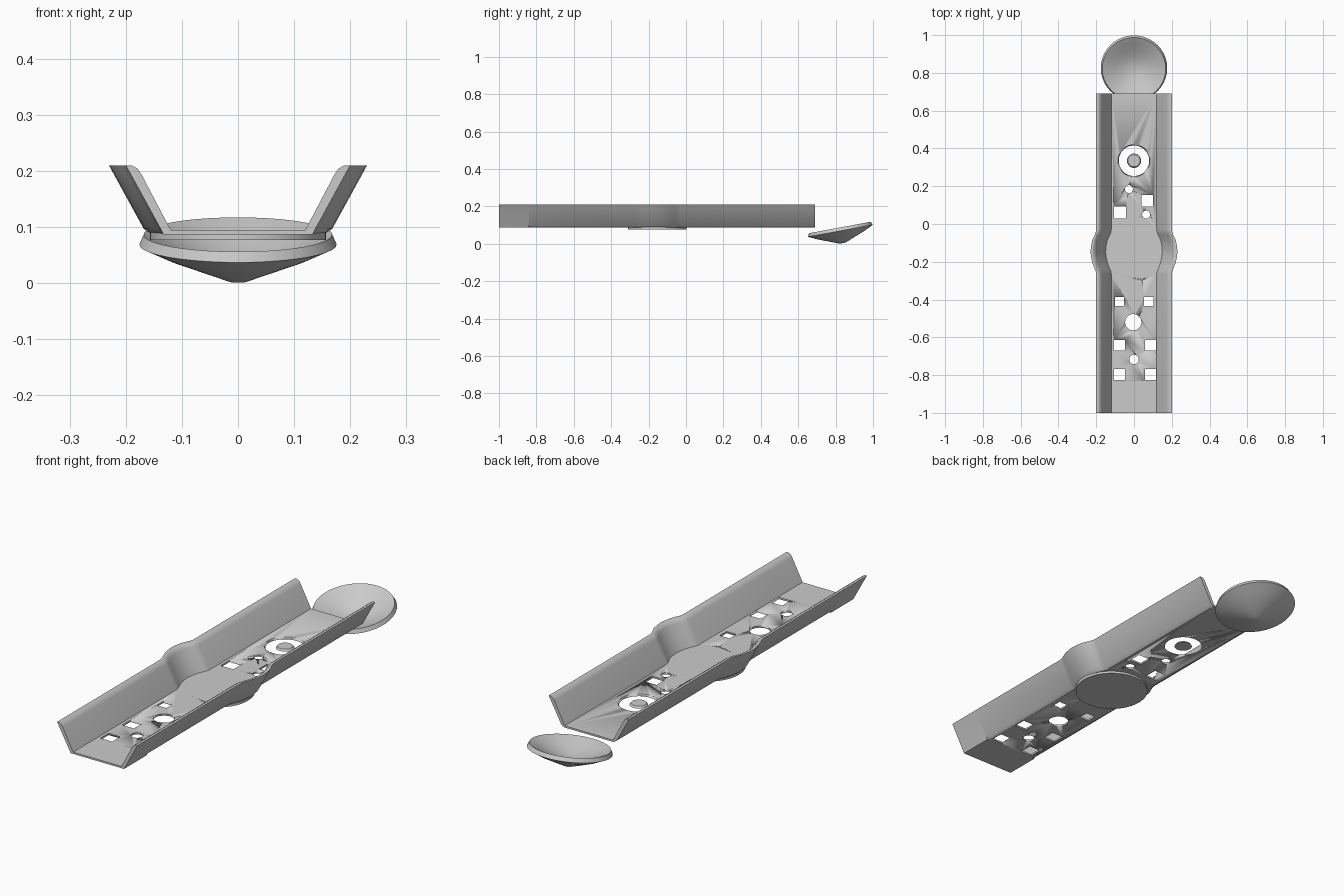
import bpy, bmesh, math
from mathutils import Matrix, Vector

if "Cube" in bpy.data.objects:
    bpy.data.objects.remove(bpy.data.objects["Cube"])


def make_object(name, bm, angle=30):
    bmesh.ops.recalc_face_normals(bm, faces=bm.faces[:])
    me = bpy.data.meshes.new(name)
    bm.to_mesh(me)
    bm.free()
    ob = bpy.data.objects.new(name, me)
    bpy.context.collection.objects.link(ob)
    bpy.ops.object.select_all(action='DESELECT')
    ob.select_set(True)
    bpy.context.view_layer.objects.active = ob
    bpy.ops.object.shade_smooth_by_angle(angle=math.radians(angle))
    return ob


def add_cone(bm, x, y, z0, z1, r0, r1, n=32):
    bmesh.ops.create_cone(bm, cap_ends=True, segments=n, radius1=r0, radius2=r1,
                          depth=z1 - z0,
                          matrix=Matrix.Translation((x, y, (z0 + z1) / 2)))


# Tray: U-shaped cross-section lofted along y, side walls bulging at the middle
def half_section(off, foot):
    pts = [(0.12, 0.095), (0.172, 0.194), (0.179, 0.204), (0.189, 0.21),
           (0.2, 0.21), (0.138, 0.097), (foot, 0.087)]
    return [(x + off, z) for x, z in pts]


stations = [(-1, 0, 0.133), (-0.841, 0, 0.133), (-0.839, 0, 0.123)]
bulge = [(-0.265, 0), (-0.25, 0.003), (-0.235, 0.009), (-0.205, 0.021),
         (-0.17, 0.028), (-0.145, 0.03), (-0.12, 0.028), (-0.085, 0.021),
         (-0.06, 0.009), (-0.045, 0.003), (-0.03, 0)]
stations += [(y, o, 0.123) for y, o in bulge] + [(0.69, 0, 0.123)]

bm = bmesh.new()
loops = []
for y, off, foot in stations:
    right = half_section(off, foot)
    section = right + [(-x, z) for x, z in reversed(right)]
    loops.append([bm.verts.new((x, y, z)) for x, z in section])
for a, b in zip(loops, loops[1:]):
    n = len(a)
    for i in range(n):
        j = (i + 1) % n
        bm.faces.new((a[i], a[j], b[j], b[i]))
bm.faces.new(loops[0])
bm.faces.new(loops[-1])
tray = make_object("tray", bm)

# Cutters for the round and square floor holes
bm = bmesh.new()
for x, y, r in [(-0.027, 0.185, 0.021), (0.064, 0.05, 0.021), (-0.004, -0.52, 0.043),
                (0, -0.717, 0.025), (0.042, -0.295, 0.004)]:
    add_cone(bm, x, y, 0.07, 0.11, r, r)
add_cone(bm, 0, 0.335, 0.08, 0.1, 0.076, 0.089, 48)
for x, y, s in [(-0.075, 0.06, 0.063), (0.07, 0.123, 0.06),
                (-0.077, -0.41, 0.048), (0.078, -0.41, 0.048),
                (-0.077, -0.642, 0.058), (0.087, -0.642, 0.058),
                (-0.077, -0.797, 0.058), (0.087, -0.797, 0.058)]:
    bmesh.ops.create_cube(bm, size=1, matrix=Matrix.Translation((x, y, 0.09)) @
                          Matrix.Diagonal((s, s, 0.04, 1)))
cutter = make_object("hole_cutter", bm)
cutter.hide_render = True
cutter.hide_viewport = True
mod = tray.modifiers.new("holes", 'BOOLEAN')
mod.operation = 'DIFFERENCE'
mod.solver = 'EXACT'
mod.object = cutter

# Round pad under the bulge
bm = bmesh.new()
add_cone(bm, 0, -0.153, 0.077, 0.093, 0.157, 0.157, 48)
make_object("base_pad", bm)

# Small button in the large hole
bm = bmesh.new()
add_cone(bm, 0, 0.335, 0.087, 0.095, 0.038, 0.032)
make_object("button", bm)

# Tilted conical dish, a revolved profile
profile = [(0, -0.04), (0.05, -0.03), (0.1, -0.012), (0.135, 0.005), (0.168, 0.018),
           (0.176, 0), (0.13, -0.022), (0.018, -0.066), (0, -0.067)]
bm = bmesh.new()
vs = [bm.verts.new((r, 0, z)) for r, z in profile]
es = [bm.edges.new(p) for p in zip(vs, vs[1:])]
bmesh.ops.spin(bm, geom=vs + es, cent=(0, 0, 0), axis=(0, 0, 1),
               angle=2 * math.pi, steps=40)
bmesh.ops.remove_doubles(bm, verts=bm.verts[:], dist=0.0002)
dish = make_object("dish", bm, 20)
dish.location = Vector((0, 0.8255, 0.069))
dish.rotation_euler = (math.radians(10.5), 0, 0)
